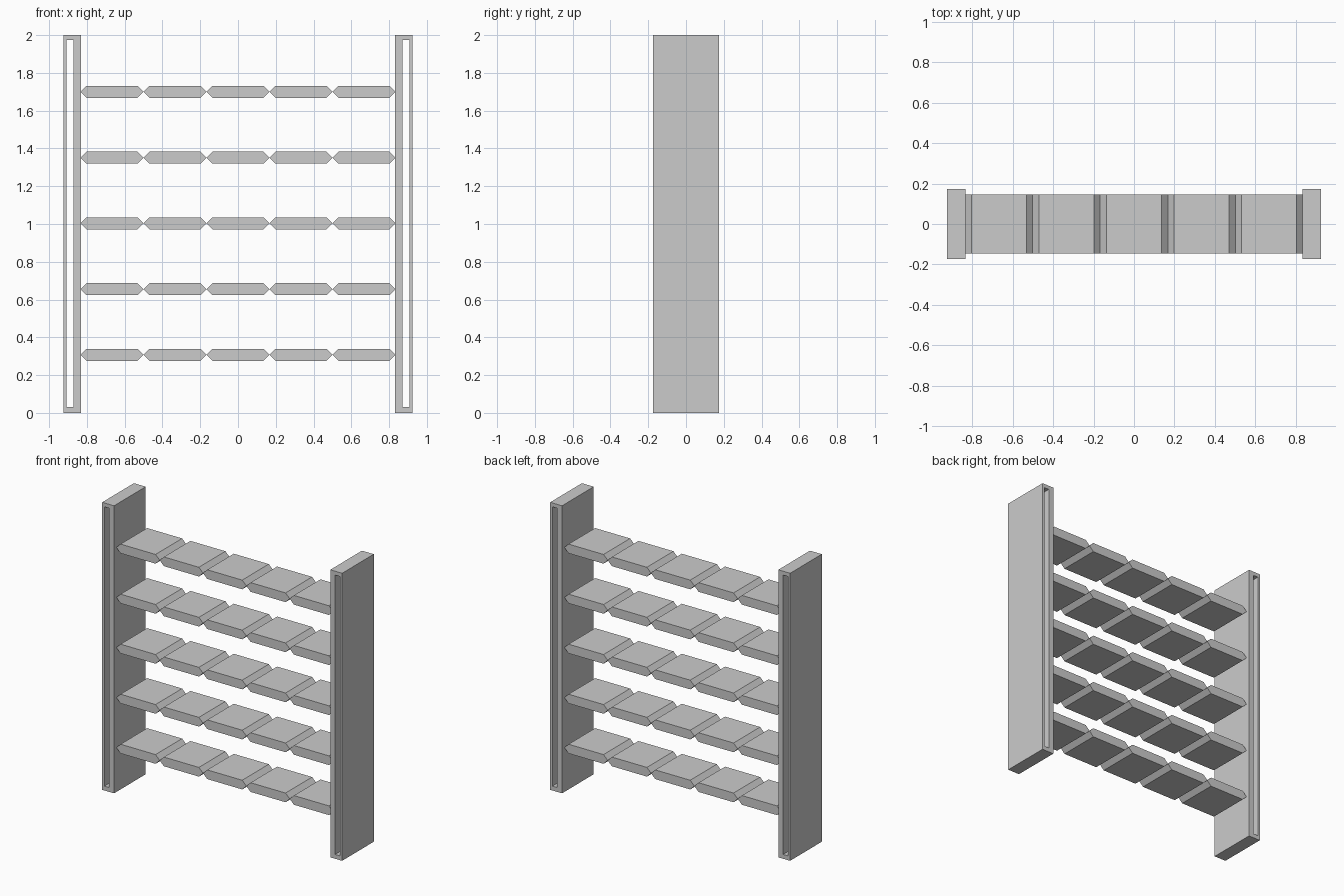
import bpy, bmesh

if "Cube" in bpy.data.objects:
    bpy.data.objects.remove(bpy.data.objects["Cube"])


def extrude_loops(name, loops, half_depth):
    """Extrude an XZ outline along y; a second loop of equal length is a through-slot."""
    bm = bmesh.new()
    front = [[bm.verts.new((x, -half_depth, z)) for x, z in lp] for lp in loops]
    back = [[bm.verts.new((x, half_depth, z)) for x, z in lp] for lp in loops]
    n = len(loops[0])
    for f, b in zip(front, back):
        for i in range(n):
            j = (i + 1) % n
            bm.faces.new((f[i], f[j], b[j], b[i]))
    for side in (front, back):
        if len(side) == 1:
            bm.faces.new(side[0])
        else:
            for i in range(n):
                j = (i + 1) % n
                bm.faces.new((side[0][i], side[0][j], side[1][j], side[1][i]))
    bmesh.ops.recalc_face_normals(bm, faces=bm.faces)
    mesh = bpy.data.meshes.new(name)
    bm.to_mesh(mesh)
    bm.free()
    obj = bpy.data.objects.new(name, mesh)
    bpy.context.collection.objects.link(obj)
    return obj


def rect(x0, x1, z0, z1):
    return [(x0, z0), (x1, z0), (x1, z1), (x0, z1)]


# Side posts: hollow rectangular frames, thicker wall facing the slats
for side, label in ((-1, "left"), (1, "right")):
    outer = rect(side * 0.832, side * 0.923, 0, 2)
    slot = rect(side * 0.87, side * 0.907, 0.03, 1.973)
    extrude_loops(f"{label}_post", [outer, slot], 0.174)

# Slats: five rows of five hexagonal-section segments touching at their tips
PITCH, HALF_H, CHAMFER = 0.3335, 0.032, 0.032
for row in range(5):
    z = 0.307 + row * 0.348
    for col in range(5):
        x = (col - 2) * PITCH
        tip = PITCH / 2
        flat = tip - CHAMFER
        hexagon = [(x - tip, z), (x - flat, z - HALF_H), (x + flat, z - HALF_H),
                   (x + tip, z), (x + flat, z + HALF_H), (x - flat, z + HALF_H)]
        extrude_loops(f"slat_{row + 1}_{col + 1}", [hexagon], 0.146)
